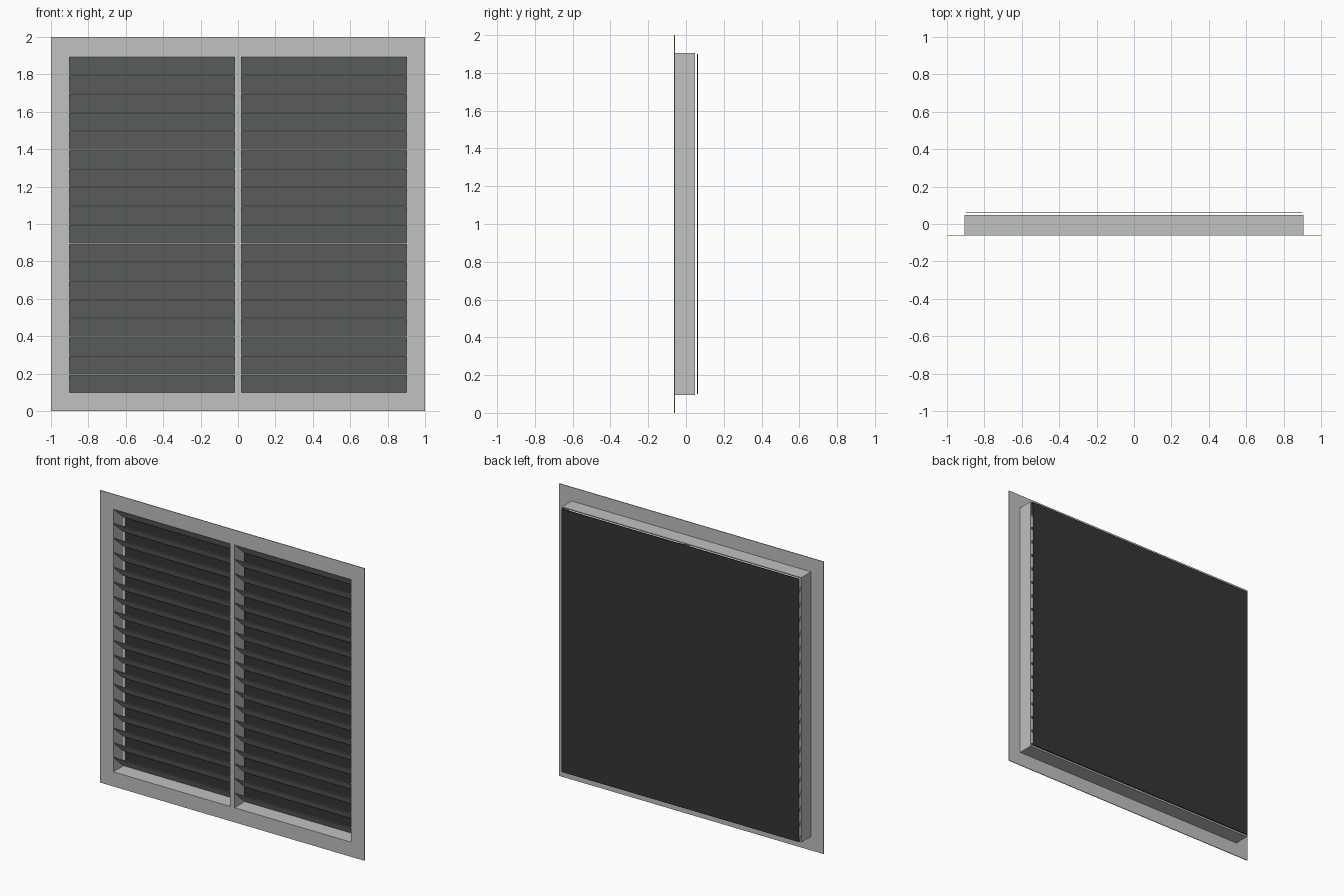
import bpy, bmesh

if "Cube" in bpy.data.objects:
    bpy.data.objects.remove(bpy.data.objects["Cube"])

def material(name, rgb):
    m = bpy.data.materials.new(name)
    m.diffuse_color = (*rgb, 1.0)
    m.use_nodes = True
    m.node_tree.nodes["Principled BSDF"].inputs["Base Color"].default_value = m.diffuse_color
    return m

GREY = material("light_grey_metal", (0.52, 0.54, 0.53))
DARK = material("dark_screen", (0.035, 0.035, 0.035))

# Depth layout, front to back
Y_FRONT, Y_FLANGE, Y_SLEEVE, Y_SCREEN, Y_BACK = -0.0625, -0.0575, 0.0475, 0.0575, 0.0625
MID_Z = 1.0

def finish(name, bm, mat):
    bmesh.ops.recalc_face_normals(bm, faces=bm.faces)
    mesh = bpy.data.meshes.new(name)
    bm.to_mesh(mesh)
    bm.free()
    mesh.materials.append(mat)
    ob = bpy.data.objects.new(name, mesh)
    bpy.context.collection.objects.link(ob)
    return ob

def box(name, x0, x1, y0, y1, z0, z1, mat):
    bm = bmesh.new()
    bmesh.ops.create_cube(bm, size=1)
    for v in bm.verts:
        v.co = ((x0 + x1) / 2 + v.co.x * (x1 - x0),
                (y0 + y1) / 2 + v.co.y * (y1 - y0),
                (z0 + z1) / 2 + v.co.z * (z1 - z0))
    return finish(name, bm, mat)

def square_frame(name, outer, inner, y0, y1, mat):
    """Hollow square ring around the centre of the grille."""
    bm = bmesh.new()
    signs = [(-1, -1), (1, -1), (1, 1), (-1, 1)]
    ring = lambda r, y: [bm.verts.new((sx * r, y, MID_Z + sz * r)) for sx, sz in signs]
    loops = [ring(outer, y0), ring(outer, y1), ring(inner, y1), ring(inner, y0)]
    for a in range(4):
        p, q = loops[a], loops[(a + 1) % 4]
        for i in range(4):
            j = (i + 1) % 4
            bm.faces.new((p[i], p[j], q[j], q[i]))
    return finish(name, bm, mat)

def blade(name, x0, x1, z):
    """Sloping slat: high at the front, low at the back."""
    t = 0.006
    profile = [(Y_FLANGE, z), (Y_SLEEVE, z - 0.1 + t), (Y_SLEEVE, z - 0.1), (Y_FLANGE, z - t)]
    bm = bmesh.new()
    face = bm.faces.new([bm.verts.new((x0, y, pz)) for y, pz in profile])
    new = bmesh.ops.extrude_face_region(bm, geom=[face])["geom"]
    bmesh.ops.translate(bm, vec=(x1 - x0, 0, 0),
                        verts=[g for g in new if isinstance(g, bmesh.types.BMVert)])
    return finish(name, bm, GREY)

# Front flange and wall sleeve
square_frame("front_flange", 1.0, 0.9, Y_FRONT, Y_FLANGE, GREY)
square_frame("wall_sleeve", 0.906, 0.9, Y_FLANGE, Y_SLEEVE, GREY)

# Centre mullion
box("centre_mullion", -0.0175, 0.0175, Y_FRONT, Y_SLEEVE, 0.1, 1.9, GREY)

# Louvre blades, one row each side of the mullion
for i in range(18):
    z = 0.2 + 0.1 * i
    blade(f"left_blade_{i + 1}", -0.9, -0.0175, z)
    blade(f"right_blade_{i + 1}", 0.0175, 0.9, z)

# Dark screen behind the blades
box("back_screen", -0.9, 0.9, Y_SCREEN, Y_BACK, 0.1, 1.9, DARK)
